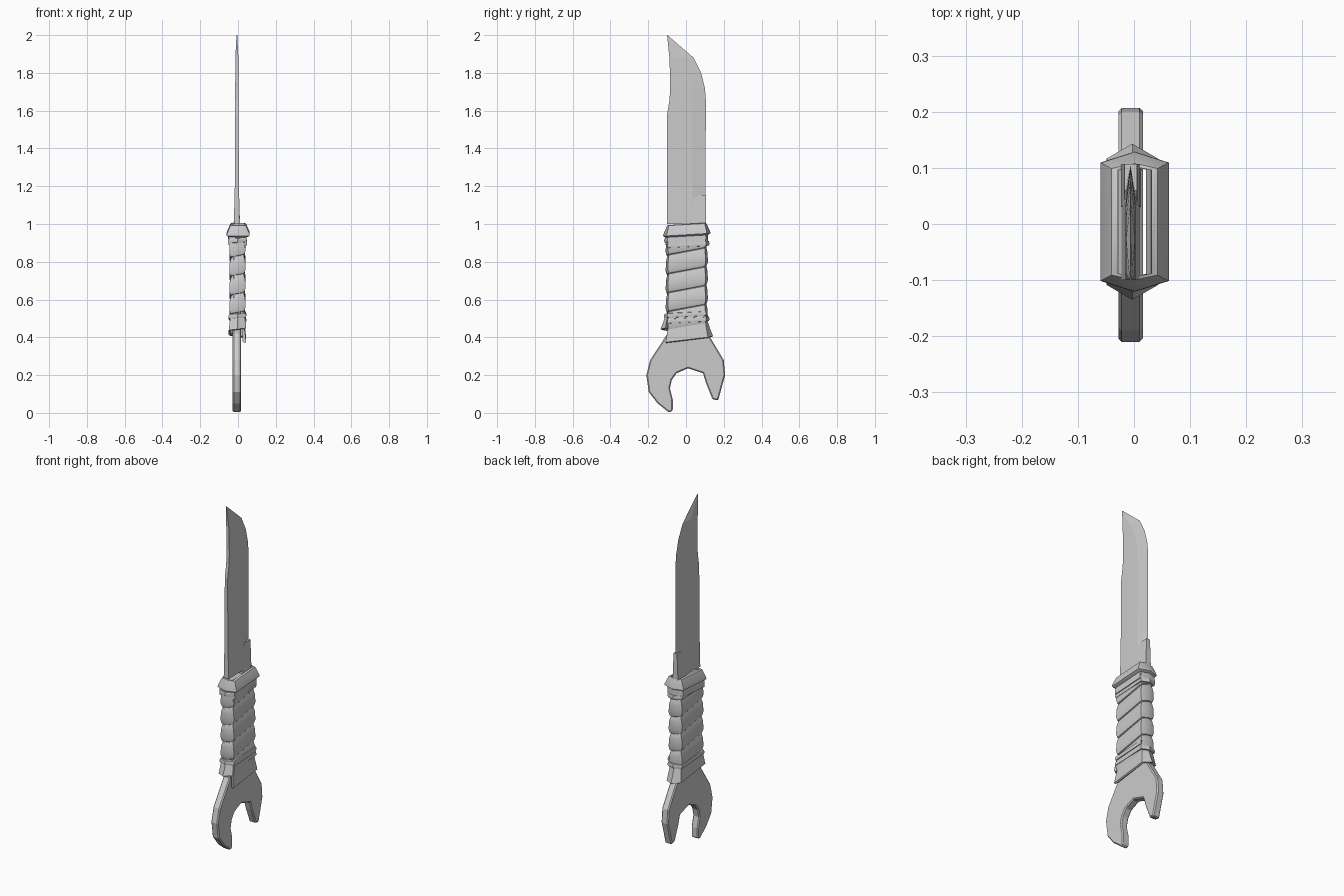
import bpy, bmesh, math

CX = -0.006  # x of the steel's centre plane


def loft(name, rings, loop=False, smooth=True):
    """Skin equal-sized closed sections; loop joins the last to the first."""
    bm = bmesh.new()
    vs = [[bm.verts.new(p) for p in r] for r in rings]
    n = len(vs[0])
    for i in range(len(vs) if loop else len(vs) - 1):
        a, b = vs[i], vs[(i + 1) % len(vs)]
        for j in range(n):
            k = (j + 1) % n
            bm.faces.new((a[j], a[k], b[k], b[j]))
    if not loop:
        bm.faces.new(vs[0])
        bm.faces.new(vs[-1])
    bmesh.ops.recalc_face_normals(bm, faces=bm.faces)
    me = bpy.data.meshes.new(name)
    bm.to_mesh(me)
    bm.free()
    ob = bpy.data.objects.new(name, me)
    bpy.context.collection.objects.link(ob)
    bpy.ops.object.select_all(action='DESELECT')
    ob.select_set(True)
    bpy.context.view_layer.objects.active = ob
    if smooth:
        bpy.ops.object.shade_smooth_by_angle(angle=math.radians(35))
    return ob


def hex_point(i, a, g):
    """Corner i of the long six-sided grip section: half width a, end growth g."""
    ys, yl = 0.094 + g * 0.5, 0.102 + g * 0.5
    return [(a, -ys), (a, yl), (0, 0.114 + g), (-a, yl), (-a, -ys), (0, -0.106 - g)][i % 6]


# Share of one turn's rise reached at each corner (long sides climb most)
CLIMB = [0, 0.36, 0.43, 0.5, 0.86, 0.93]


def wrap(name, start, steps, z, rise, profile, closed=False, tilt=0.0, cx=-0.003):
    """Sweep a strip section (half width, end growth, dz) around the grip."""
    rings = []
    for s in range(start, start + steps):
        zc = z + rise * (s // 6 + CLIMB[s % 6])
        ring = []
        for a, g, dz in profile:
            x, y = hex_point(s, a, g)
            ring.append((x + cx, y, zc + dz + tilt * y))
        rings.append(ring)
    return loft(name, rings, loop=closed)


# Blade: z, spine y, bevel y, edge y, half thickness
stations = [(1.0, -0.1, 0.035, 0.103, 0.016), (1.2, -0.1, 0.035, 0.103, 0.011),
            (1.58, -0.1, 0.035, 0.105, 0.009), (1.66, -0.087, 0.034, 0.105, 0.009),
            (1.72, -0.084, 0.028, 0.1, 0.009), (1.80, -0.085, 0.012, 0.08, 0.008),
            (1.88, -0.088, -0.025, 0.04, 0.008), (2.0, -0.1, -0.099, -0.098, 0.002)]
loft("blade", [[(CX - h, s, z), (CX - h, b, z), (CX, e, z), (CX + h, b, z), (CX + h, s, z)]
               for z, s, b, e, h in stations], smooth=False)

# Blunt heel under the sharpened edge
loft("blade_heel", [[(CX - h, y0, z), (CX - h, 0.107, z), (CX + h, 0.107, z), (CX + h, y0, z)]
                    for z, h, y0 in [(0.9, 0.018, 0.03), (1.0, 0.017, 0.03),
                                     (1.13, 0.012, 0.035), (1.15, 0.011, 0.06)]], smooth=False)

# Wrench head and tang as one bevelled plate
outline = [(-0.098, 0.98), (-0.098, 0.42), (-0.19, 0.28), (-0.21, 0.2), (-0.197, 0.11),
           (-0.15, 0.05), (-0.09, 0.002), (-0.07, 0.012), (-0.07, 0.07), (-0.085, 0.13),
           (-0.075, 0.175), (-0.05, 0.21), (0.01, 0.236), (0.09, 0.21), (0.105, 0.16),
           (0.14, 0.073), (0.17, 0.065), (0.207, 0.2), (0.2, 0.28), (0.14, 0.38),
           (0.102, 0.44), (0.102, 0.98)]
wrench = loft("wrench", [[(CX + s * 0.022, y, z) for y, z in outline] for s in (-1, 1)], smooth=False)
bev = wrench.modifiers.new("edge_bevel", 'BEVEL')
bev.width, bev.segments, bev.limit_method = 0.006, 1, 'ANGLE'
bev.angle_limit = math.radians(60)

# Main spiral strap, bulging over each turn
strap = [(0.024, -0.01, -0.054), (0.037, -0.003, -0.05), (0.043, 0.002, -0.03),
         (0.041, 0.0, 0.015), (0.033, -0.006, 0.045), (0.024, -0.01, 0.05)]
wrap("grip_strap", 0, 27, 0.49, 0.1, strap)

# Flared lower strap with its loose end
flare = [(0.026, -0.008, 0.045), (0.036, 0.0, 0.045), (0.042, 0.015, 0.0),
         (0.046, 0.029, -0.036), (0.038, 0.022, -0.04), (0.026, 0.0, -0.03)]
wrap("lower_strap", 0, 7, 0.41, 0.075, flare)

# Narrow binding turns near both ends
cord = [(0.034, 0.0, -0.013), (0.045, 0.008, -0.011), (0.047, 0.011, 0.0),
        (0.044, 0.007, 0.011), (0.034, 0.0, 0.013)]
for label, z in (("lower_binding", 0.485), ("upper_binding", 0.885)):
    wrap(label, 0, 8, z, 0.03, cord)

# Collar at the top of the grip, slightly tilted
collar = [(0.03, -0.012, 0.035), (0.041, -0.006, 0.032), (0.06, 0.014, -0.012),
          (0.061, 0.015, -0.022), (0.044, 0.002, -0.03), (0.03, -0.008, -0.03)]
wrap("collar", 0, 6, 0.965, 0, collar, closed=True, tilt=0.06, cx=0.001)
band = [(0.034, -0.004, -0.022), (0.05, 0.004, -0.022), (0.048, 0.002, 0.02), (0.034, -0.004, 0.02)]
wrap("collar_band", 0, 6, 0.92, 0, band, closed=True, tilt=0.06)
